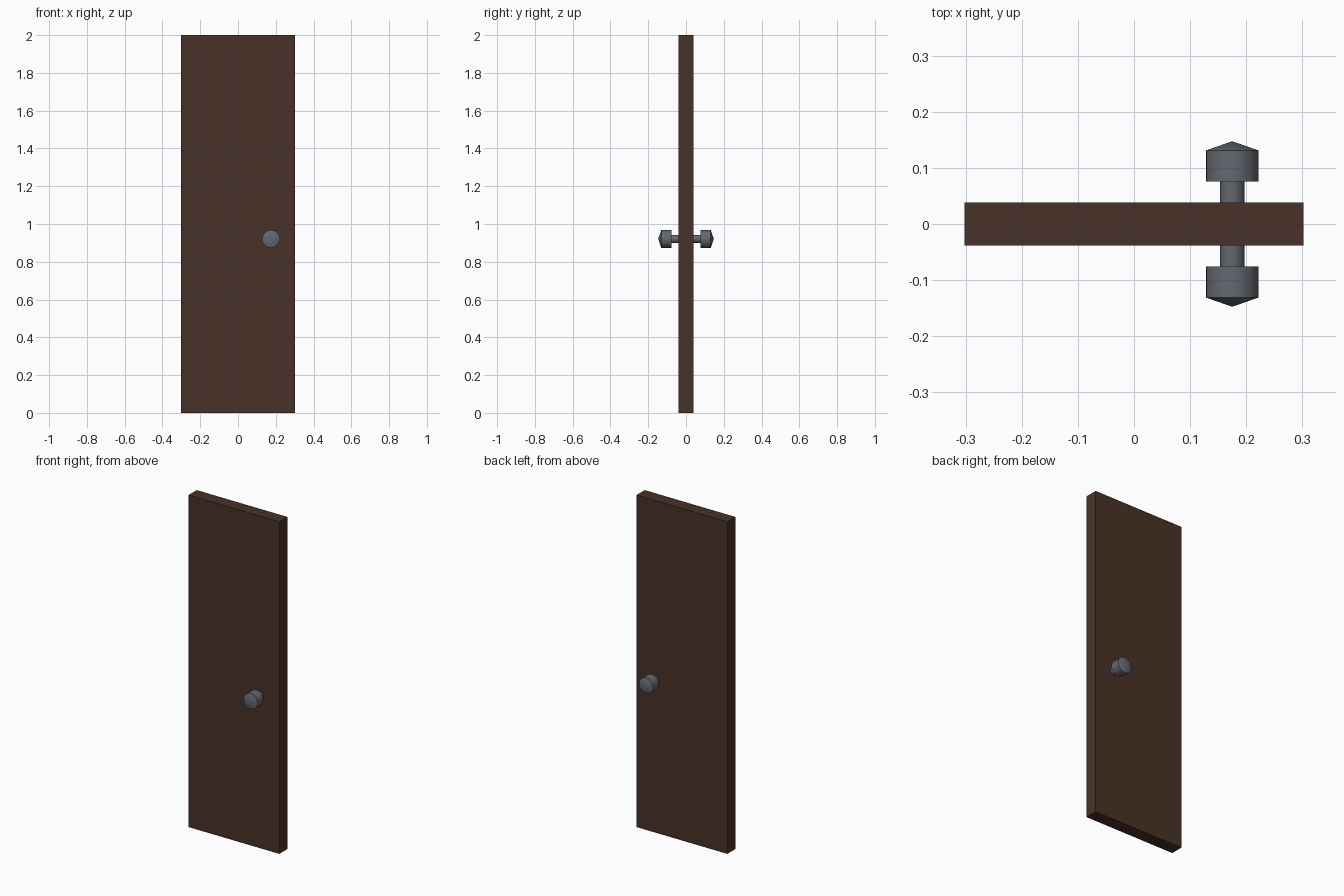
import bpy, bmesh, math
from mathutils import Matrix

if "Cube" in bpy.data.objects:
    bpy.data.objects.remove(bpy.data.objects["Cube"])


def material(name, rgb):
    m = bpy.data.materials.new(name)
    m.diffuse_color = (*rgb, 1)
    m.use_nodes = True
    m.node_tree.nodes["Principled BSDF"].inputs["Base Color"].default_value = m.diffuse_color
    return m


wood = material("dark_brown_wood", (0.066, 0.031, 0.020))
metal = material("grey_metal", (0.130, 0.137, 0.165))


def make_object(name, bm, mat):
    bmesh.ops.recalc_face_normals(bm, faces=bm.faces[:])
    mesh = bpy.data.meshes.new(name)
    bm.to_mesh(mesh)
    bm.free()
    mesh.materials.append(mat)
    ob = bpy.data.objects.new(name, mesh)
    bpy.context.collection.objects.link(ob)
    return ob


# Door slab
bm = bmesh.new()
bmesh.ops.create_cube(bm, size=1, matrix=Matrix.Translation((0, 0, 1)) @ Matrix.Diagonal((0.604, 0.077, 2, 1)))
make_object("door_panel", bm, wood)

# Knob profile: (distance from door centre, radius), ending in a shallow cone
PROFILE = [(0.038, 0.022), (0.0755, 0.022), (0.0755, 0.047), (0.131, 0.047)]
TIP, SIDES, KNOB_X, KNOB_Z = 0.1475, 24, 0.175, 0.921


def knob(name, side):
    bm = bmesh.new()
    rings = []
    for d, r in PROFILE:
        rings.append([bm.verts.new((KNOB_X + r * math.cos(a), side * d, KNOB_Z + r * math.sin(a)))
                      for a in (2 * math.pi * i / SIDES for i in range(SIDES))])
    tip = bm.verts.new((KNOB_X, side * TIP, KNOB_Z))
    for i in range(SIDES):
        j = (i + 1) % SIDES
        for a, b in zip(rings, rings[1:]):
            bm.faces.new((a[i], a[j], b[j], b[i]))
        bm.faces.new((rings[-1][i], rings[-1][j], tip))
    bm.faces.new(rings[0])
    ob = make_object(name, bm, metal)
    # Smooth round sides, crisp shoulders
    bpy.ops.object.select_all(action='DESELECT')
    ob.select_set(True)
    bpy.context.view_layer.objects.active = ob
    bpy.ops.object.shade_smooth_by_angle(angle=math.radians(35))


# One knob on each face of the door
knob("front_knob", -1)
knob("back_knob", 1)
